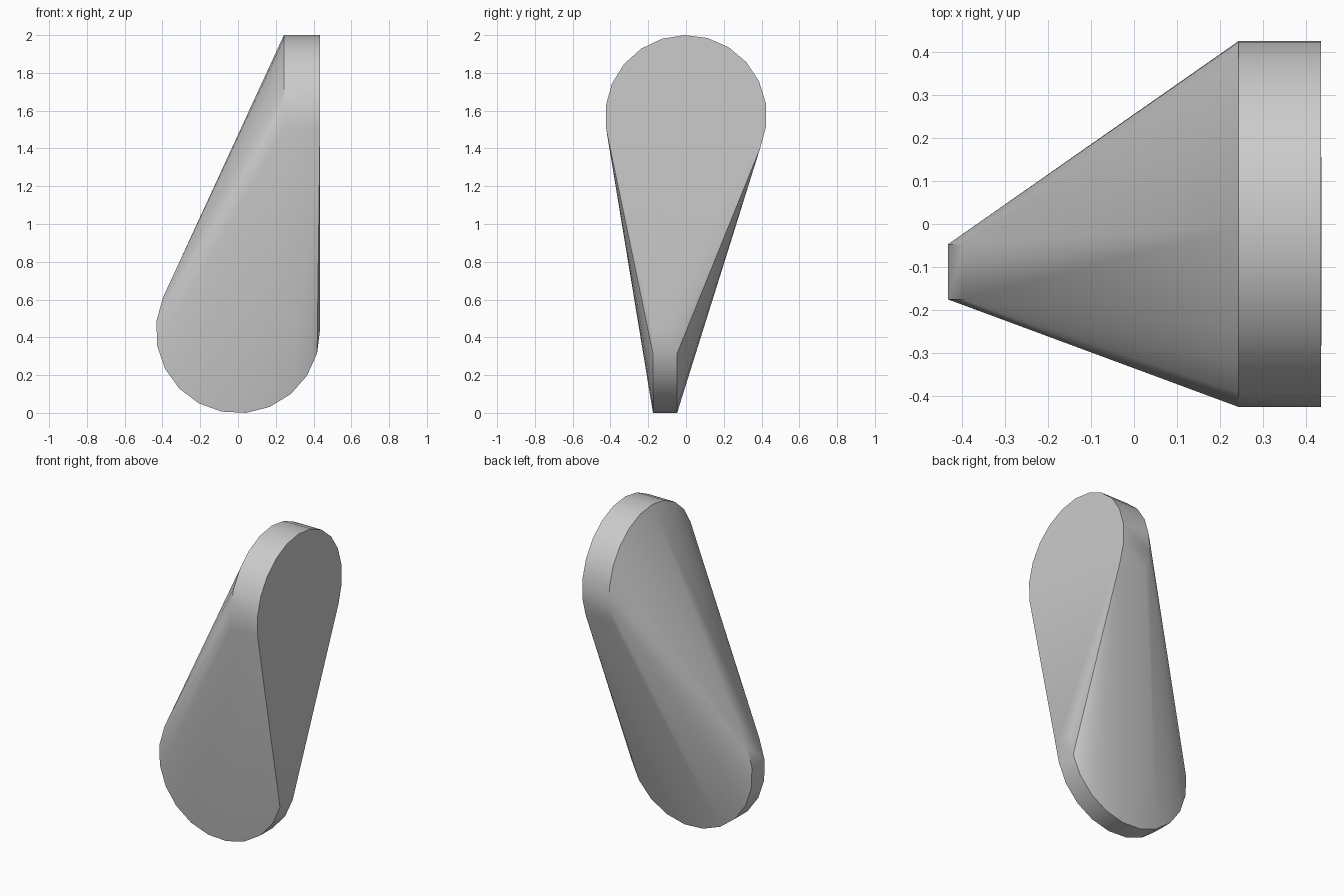
import bpy, bmesh
from math import sin, cos, tau, radians

if "Cube" in bpy.data.objects:
    bpy.data.objects.remove(bpy.data.objects["Cube"], do_unlink=True)

grey = bpy.data.materials.new("plain grey")
grey.use_nodes = True
colour = (0.6, 0.6, 0.6, 1)
grey.diffuse_color = colour
grey.node_tree.nodes["Principled BSDF"].inputs["Base Color"].default_value = colour


def ring(sides, radius, start):
    """Points of a regular polygon, as (across, up) pairs."""
    turns = [radians(start) + tau * i / sides for i in range(sides)]
    return [(radius * sin(t), radius * cos(t)) for t in turns]


bm = bmesh.new()

# Upper disc, facing sideways
for y, z in ring(22, 0.428, -1):
    for x in (0.243, 0.434):
        bm.verts.new((x, y, 1.572 + z))

# Lower disc, facing front and back
for x, z in ring(21, 0.435, 5.7):
    for y in (-0.175, -0.047):
        bm.verts.new((x, y, 0.433 - z))

# Skin stretched over both discs
hull = bmesh.ops.convex_hull(bm, input=bm.verts)
bmesh.ops.delete(bm, geom=[v for v in bm.verts if not v.link_faces], context='VERTS')
bmesh.ops.dissolve_limit(bm, angle_limit=radians(0.3), verts=bm.verts, edges=bm.edges)
bmesh.ops.recalc_face_normals(bm, faces=bm.faces)

mesh = bpy.data.meshes.new("twisted_wedge")
bm.to_mesh(mesh)
bm.free()
mesh.materials.append(grey)
body = bpy.data.objects.new("twisted_wedge", mesh)
bpy.context.collection.objects.link(body)

# Smooth sides with crisp disc rims
bpy.ops.object.select_all(action='DESELECT')
body.select_set(True)
bpy.context.view_layer.objects.active = body
bpy.ops.object.shade_smooth_by_angle(angle=radians(30))
